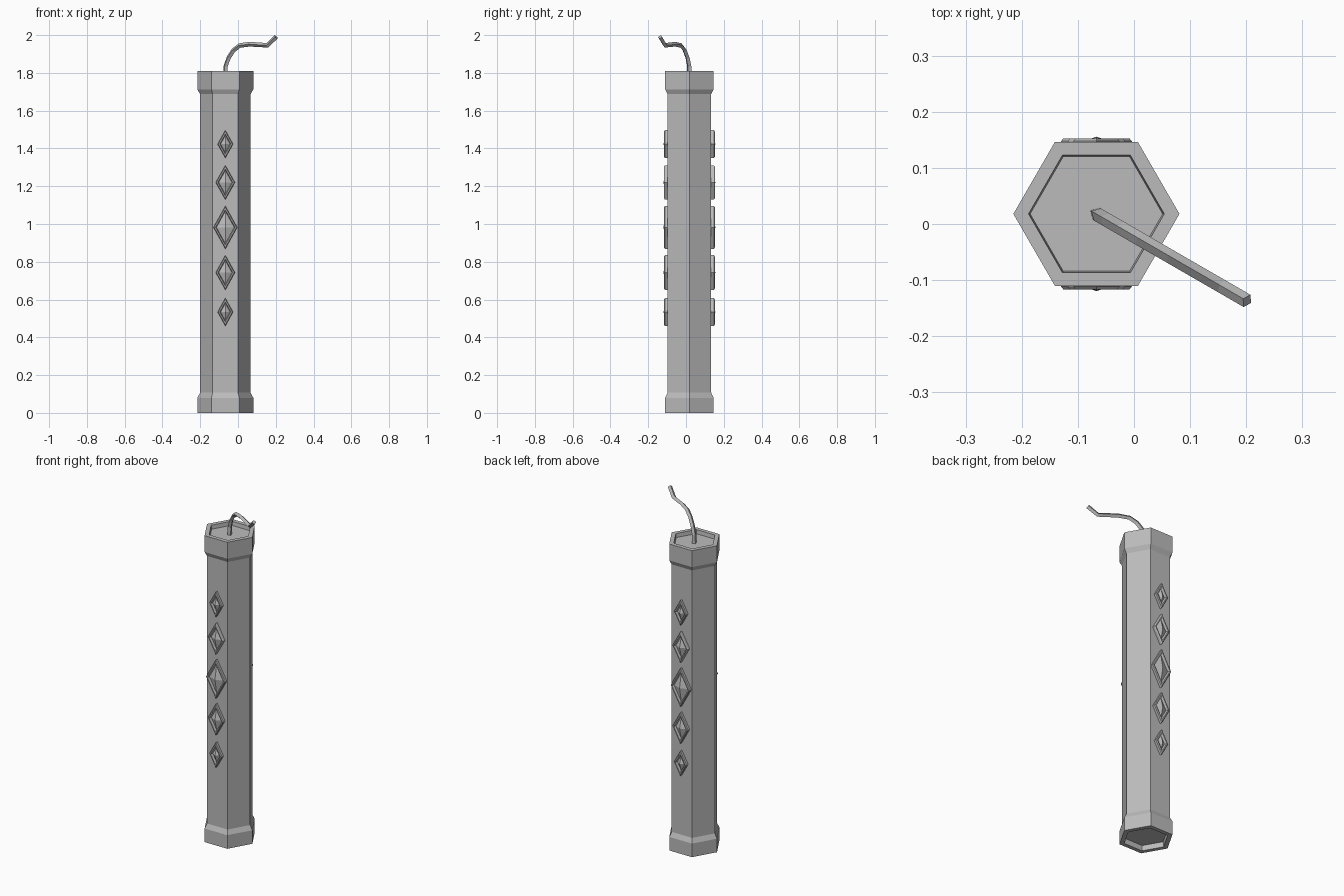
import bpy
import bmesh
from math import cos, sin, pi, radians
from mathutils import Vector

cube = bpy.data.objects.get("Cube")
if cube:
    bpy.data.objects.remove(cube)

CENTRE = Vector((-0.067, 0.018, 0))   # axis of the stick
BODY_R = 0.1335
APOTHEM = BODY_R * cos(pi / 6)

grey = bpy.data.materials.new("plain grey")
grey.use_nodes = True
colour = (0.5, 0.5, 0.5, 1)
grey.diffuse_color = colour
grey.node_tree.nodes["Principled BSDF"].inputs["Base Color"].default_value = colour


def loft(name, rings, cap_start=True, cap_end=True):
    """Join rings of points with quads; a one-point ring becomes a tip."""
    bm = bmesh.new()
    loops = [[bm.verts.new(p) for p in ring] for ring in rings]
    for a, b in zip(loops, loops[1:]):
        n = len(a)
        for i in range(n):
            j = (i + 1) % n
            if len(b) == 1:
                bm.faces.new((a[i], a[j], b[0]))
            else:
                bm.faces.new((a[i], a[j], b[j], b[i]))
    if cap_start:
        bm.faces.new(loops[0][::-1])
    if cap_end:
        bm.faces.new(loops[-1])
    bmesh.ops.recalc_face_normals(bm, faces=bm.faces)
    mesh = bpy.data.meshes.new(name)
    bm.to_mesh(mesh)
    bm.free()
    mesh.materials.append(grey)
    obj = bpy.data.objects.new(name, mesh)
    bpy.context.collection.objects.link(obj)
    return obj


# Hexagonal stick with flared collars and recessed ends
profile = [(0.118, 0.03), (0.121, 0), (0.148, 0), (0.148, 0.08),
           (BODY_R, 0.107), (BODY_R, 1.687), (0.148, 1.713),
           (0.148, 1.81), (0.121, 1.81), (0.118, 1.787)]
loft("hexagonal_stick", [
    [CENTRE + Vector((r * cos(i * pi / 3), r * sin(i * pi / 3), z)) for i in range(6)]
    for r, z in profile])


# Framed diamond studs on the front and back
def stud(name, side, z, half_w, half_h):
    def diamond(inset, out):
        k = 1 - inset / half_w
        w, h = half_w * k, half_h * k
        y = side * (APOTHEM + out)
        return [CENTRE + Vector((x, y, z + dz))
                for x, dz in ((w, 0), (0, h), (-w, 0), (0, -h))]
    tip = [CENTRE + Vector((0, side * (APOTHEM + 0.022), z))]
    rings = [diamond(0, -0.005), diamond(0, 0.014), diamond(0.004, 0.019),
             diamond(0.011, 0.019), diamond(0.016, 0.006), tip]
    loft(name, rings, cap_end=False)


studs = [("lowest", 0.534, 0.041, 0.074), ("lower", 0.743, 0.051, 0.092),
         ("middle", 0.982, 0.063, 0.114), ("upper", 1.22, 0.051, 0.091),
         ("highest", 1.423, 0.041, 0.074)]
for face, side in (("front", -1), ("back", 1)):
    for label, z, w, h in studs:
        stud(f"{face}_{label}_stud", side, z, w, h)

# Square fuse bending over one corner, swept along a flat path
FUSE_R = 0.0125
along = Vector((cos(radians(-30)), sin(radians(-30)), 0))
across = Vector((-along.y, along.x, 0))
path = [CENTRE + along * d + Vector((0, 0, z)) for d, z in (
    (0, 1.78), (0.002, 1.835), (0.02, 1.88), (0.05, 1.92), (0.088, 1.945),
    (0.15, 1.952), (0.257, 1.946), (0.31, 1.99))]
rings = []
for i, p in enumerate(path):
    before = (p - path[i - 1]).normalized() if i else Vector((0, 0, 1))
    after = (path[i + 1] - p).normalized() if i + 1 < len(path) else before
    normal = (before + after).normalized().cross(across)
    rings.append([p + across * FUSE_R, p + normal * FUSE_R,
                  p - across * FUSE_R, p - normal * FUSE_R])
loft("fuse", rings)
